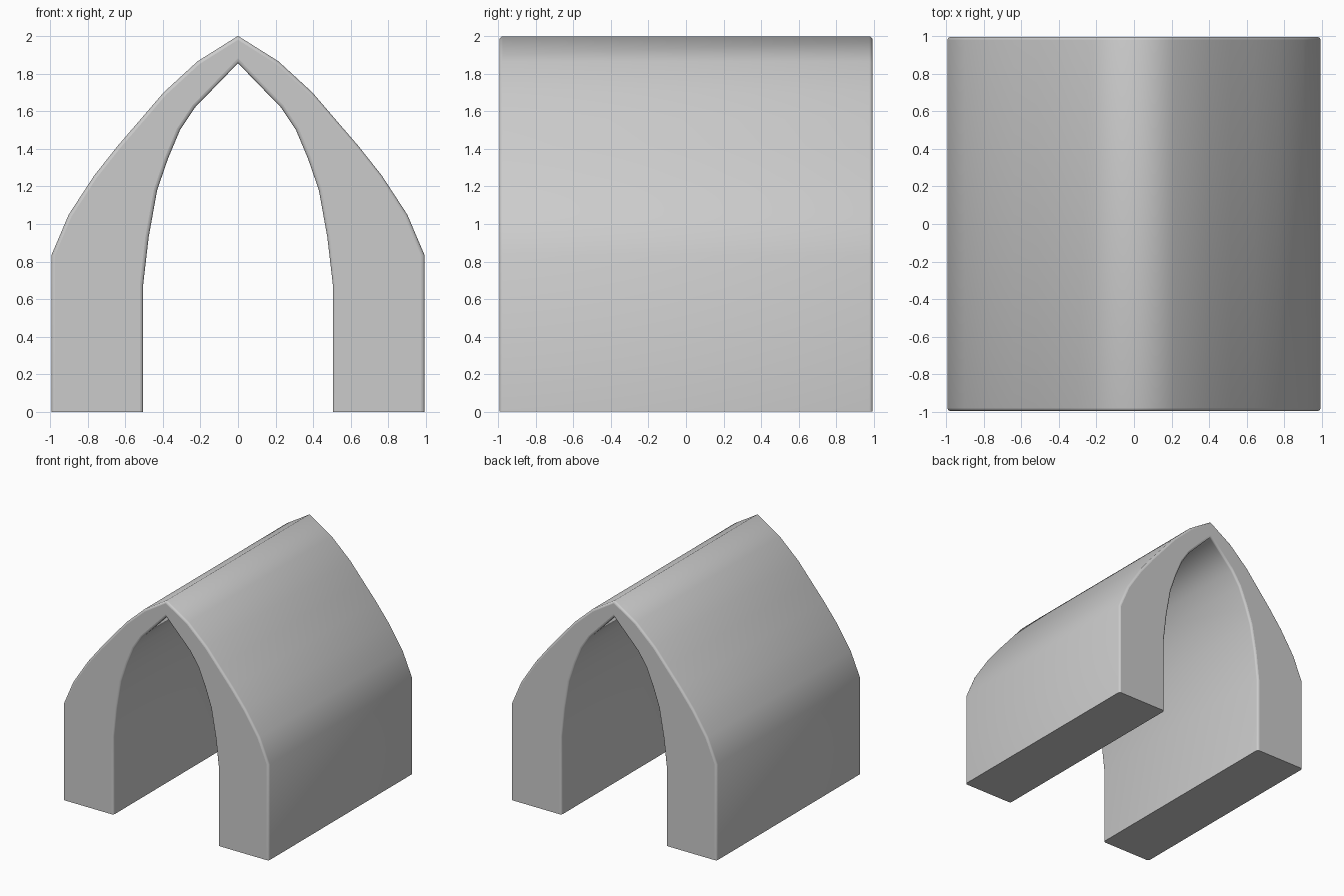
import bpy
import bmesh

if "Cube" in bpy.data.objects:
    bpy.data.objects.remove(bpy.data.objects["Cube"])

DEPTH = 0.995   # half length along y
ROUND = 0.018   # small rounding on the two open ends

# Right half of the pointed vault section, (x, z)
outer = [(0.992, 0), (0.992, 0.835), (0.90, 1.05), (0.765, 1.257), (0.64, 1.415),
         (0.515, 1.56), (0.395, 1.70), (0.215, 1.865), (0, 2.0)]
inner = [(0, 1.855), (0.228, 1.62), (0.308, 1.50), (0.372, 1.348), (0.430, 1.18),
         (0.475, 0.93), (0.504, 0.68), (0.504, 0)]


def mirrored(points):
    return [(-x, z) for x, z in reversed(points)]


# Full closed outline: up the right outside, down the left, back along the inside
outline = outer + mirrored(outer[:-1]) + mirrored(inner[1:]) + inner

bm = bmesh.new()
front = bm.faces.new([bm.verts.new((x, -DEPTH, z)) for x, z in outline])
result = bmesh.ops.extrude_face_region(bm, geom=[front], use_keep_orig=True)
moved = [g for g in result["geom"] if isinstance(g, bmesh.types.BMVert)]
bmesh.ops.translate(bm, verts=moved, vec=(0, 2 * DEPTH, 0))
bmesh.ops.recalc_face_normals(bm, faces=bm.faces)

# Round the rims of both open ends, leaving the feet square
rims = [e for e in bm.edges
        if abs(e.verts[0].co.y - e.verts[1].co.y) < 1e-4
        and max(v.co.z for v in e.verts) > 1e-4]
bmesh.ops.bevel(bm, geom=rims, offset=ROUND, offset_type='OFFSET', segments=3,
                profile=0.5, affect='EDGES', clamp_overlap=True)

# Smooth vault surfaces, flat ends and feet, crisp eaves and inner apex
bm.normal_update()
for f in bm.faces:
    f.smooth = abs(f.normal.y) < 0.99 and f.normal.z > -0.99
for e in bm.edges:
    mid = (e.verts[0].co + e.verts[1].co) / 2
    eave = abs(mid.x) > 0.95 and mid.z > 0.5
    apex = abs(mid.x) < 1e-3 and mid.z < 1.93
    if e.calc_length() > 1 and (eave or apex):
        e.smooth = False

mesh = bpy.data.meshes.new("pointed_vault")
bm.to_mesh(mesh)
bm.free()
vault = bpy.data.objects.new("pointed_vault", mesh)
bpy.context.collection.objects.link(vault)
